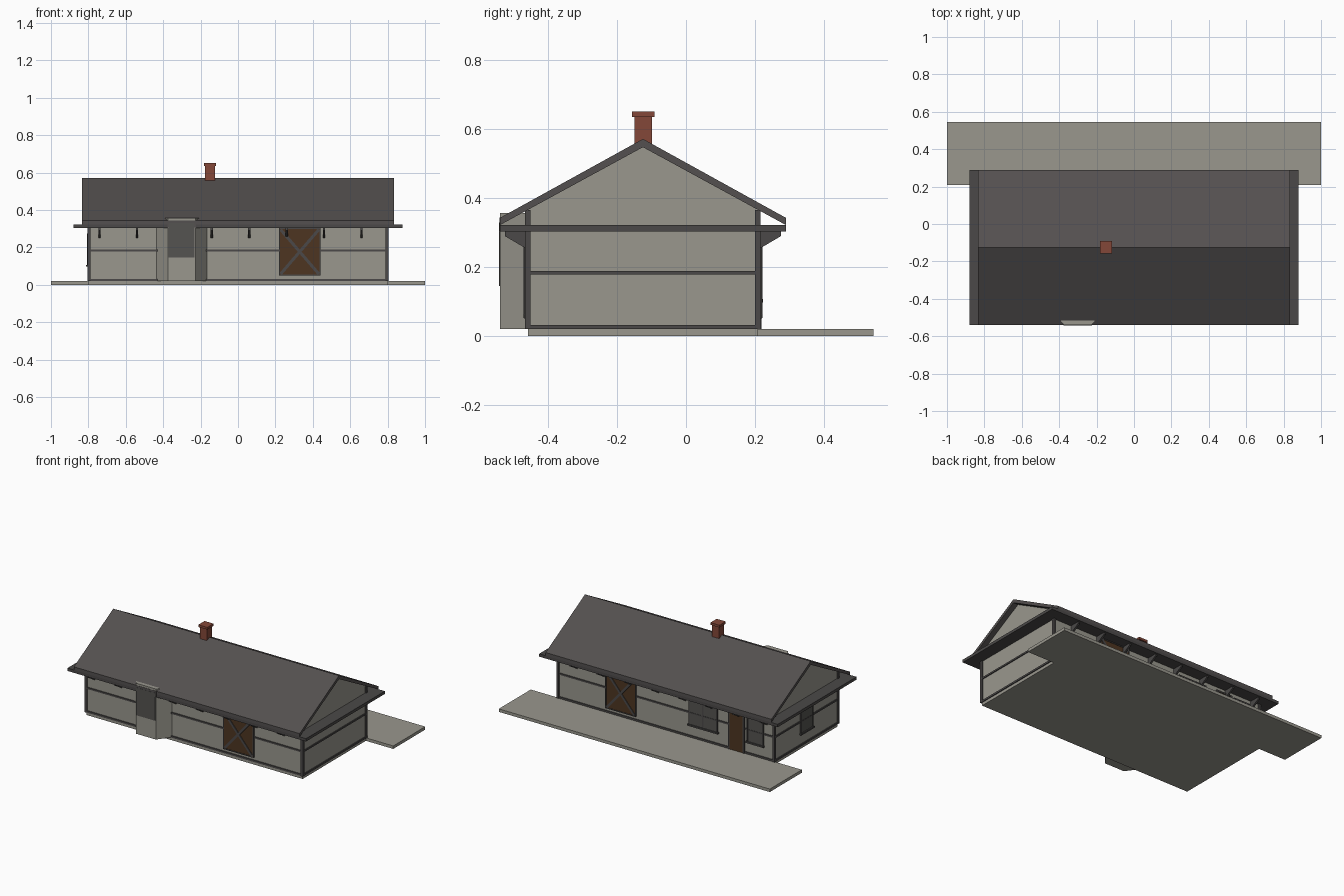
import bpy
import bmesh
import math
from mathutils import Vector

old = bpy.data.objects.get("Cube")
if old:
    bpy.data.objects.remove(old, do_unlink=True)


def material(name, r, g, b):
    m = bpy.data.materials.new(name)
    m.use_nodes = True
    m.diffuse_color = (r, g, b, 1)
    bsdf = m.node_tree.nodes["Principled BSDF"]
    bsdf.inputs["Base Color"].default_value = (r, g, b, 1)
    bsdf.inputs["Roughness"].default_value = 0.9
    return m


PLASTER = material("pale plaster", 0.32, 0.31, 0.27)
ROOF = material("slate roof", 0.088, 0.08, 0.079)
TIMBER = material("dark timber", 0.07, 0.066, 0.065)
GLASS = material("grey glass", 0.09, 0.087, 0.082)
WOOD = material("brown wood", 0.075, 0.036, 0.015)
BRICK = material("red brick", 0.23, 0.064, 0.04)

MID = -0.125            # ridge line in y
HX, HY = 0.798, 0.333   # wall half sizes
EAVE = 0.415            # roof half depth
FLOOR = 0.02


def prism(name, mat, profile, shift):
    """Extrude a closed 3D outline along a vector."""
    bm = bmesh.new()
    face = bm.faces.new([bm.verts.new(p) for p in profile])
    out = bmesh.ops.extrude_face_region(bm, geom=[face])
    moved = [v for v in out["geom"] if isinstance(v, bmesh.types.BMVert)]
    bmesh.ops.translate(bm, verts=moved, vec=Vector(shift))
    bmesh.ops.recalc_face_normals(bm, faces=bm.faces)
    mesh = bpy.data.meshes.new(name)
    bm.to_mesh(mesh)
    bm.free()
    mesh.materials.append(mat)
    ob = bpy.data.objects.new(name, mesh)
    bpy.context.collection.objects.link(ob)
    return ob


def box(name, mat, x0, x1, y0, y1, z0, z1):
    base = [(x0, y0, z0), (x1, y0, z0), (x1, y1, z0), (x0, y1, z0)]
    return prism(name, mat, base, (0, 0, z1 - z0))


def on_wall(name, mat, side, outline, depth, inner=0.0):
    """Extrude an outline of (along, z) points outward from one wall."""
    if side in ("front", "back"):
        s = -1 if side == "front" else 1
        pts = [(u, MID + s * (HY + inner), z) for u, z in outline]
        return prism(name, mat, pts, (0, s * (depth - inner), 0))
    s = -1 if side == "right" else 1
    pts = [(s * (HX + inner), u, z) for u, z in outline]
    return prism(name, mat, pts, (s * (depth - inner), 0, 0))


def panel(name, mat, side, u0, u1, z0, z1, depth, inner=0.0):
    return on_wall(name, mat, side, [(u0, z0), (u1, z0), (u1, z1), (u0, z1)], depth, inner)


def bar(name, mat, side, a, b, width, depth):
    """Diagonal plank between two wall points."""
    a, b = Vector(a), Vector(b)
    d = (b - a).normalized()
    n = Vector((-d.y, d.x)) * width / 2
    return on_wall(name, mat, side, [a + n, a - n, b - n, b + n], depth)


def frame(name, side, u0, u1, z0, z1, w, depth):
    panel(name + "_jamb_a", TIMBER, side, u0, u0 + w, z0, z1, depth)
    panel(name + "_jamb_b", TIMBER, side, u1 - w, u1, z0, z1, depth)
    panel(name + "_head", TIMBER, side, u0, u1, z1 - w, z1, depth)


def window(name, side, u0, u1, panes):
    z0, z1 = 0.105, 0.275
    panel(name + "_glass", GLASS, side, u0, u1, z0, z1, 0.007)
    frame(name, side, u0, u1, z0, z1, 0.008, 0.01)
    panel(name + "_crossbar", TIMBER, side, u0, u1, 0.18, 0.188, 0.009)
    for i in range(1, panes):
        u = u0 + (u1 - u0) * i / panes
        panel(name + "_mullion", TIMBER, side, u - 0.005, u + 0.005, z0, z1, 0.0095)
    panel(name + "_sill", TIMBER, side, u0 - 0.006, u1 + 0.006, z0 - 0.008, z0 + 0.002, 0.015)


# Ground slabs
box("foundation", PLASTER, -HX, HX, MID - HY, MID + HY, 0, FLOOR)
box("platform", PLASTER, -1, 1, MID + HY, 0.545, 0, FLOOR)

# Walls with gables
prism("walls", PLASTER, [
    (-HX, MID - HY, FLOOR), (-HX, MID + HY, FLOOR), (-HX, MID + HY, 0.367),
    (-HX, MID, 0.549), (-HX, MID - HY, 0.367)], (2 * HX, 0, 0))

# Roof and eaves slab
prism("roof", ROOF, [
    (-0.833, MID - EAVE, 0.322), (-0.833, MID, 0.548), (-0.833, MID + EAVE, 0.322),
    (-0.833, MID + EAVE, 0.343), (-0.833, MID, 0.572), (-0.833, MID - EAVE, 0.343)],
    (1.666, 0, 0))
box("eaves_slab", TIMBER, -0.88, 0.88, MID - EAVE, MID + EAVE, 0.303, 0.322)

# Corner posts, sill beams and middle rails
for sx in (-1, 1):
    for sy in (-1, 1):
        x, y = sx * (HX - 0.001), MID + sy * (HY + 0.001)
        box("corner_post", TIMBER, x - 0.008, x + 0.008, y - 0.008, y + 0.008, FLOOR, 0.365)
for side, half, mid in (("front", HX, 0), ("back", HX, 0), ("left", HY, MID), ("right", HY, MID)):
    for name, z0, z1 in (("sill_beam", FLOOR, 0.032), ("middle_rail", 0.178, 0.189)):
        panel(name, TIMBER, side, mid - half, mid + half, z0, z1, 0.006)

# Eaves brackets
for side in (-1, 1):
    y = MID + side * HY
    for i in range(8):
        x = -0.74 + 0.2 * i
        prism("eaves_bracket", TIMBER, [
            (x - 0.006, y, 0.25), (x - 0.006, y + side * 0.068, 0.29),
            (x - 0.006, y + side * 0.068, 0.304), (x - 0.006, y, 0.304)], (0.012, 0, 0))

# Sliding freight doors with cross braces
for side in ("front", "back"):
    panel("freight_door", WOOD, side, 0.22, 0.44, 0.05, 0.303, 0.009)
    frame("freight_door", side, 0.218, 0.442, 0.05, 0.303, 0.006, 0.012)
    panel("freight_door_foot", TIMBER, side, 0.218, 0.442, 0.05, 0.056, 0.012)
    bar("freight_brace", TIMBER, side, (0.228, 0.058), (0.432, 0.295), 0.016, 0.013)
    bar("freight_brace", TIMBER, side, (0.432, 0.058), (0.228, 0.295), 0.016, 0.0135)

# Platform door and windows
panel("entry_door", WOOD, "back", -0.58, -0.465, FLOOR, 0.275, 0.008)
frame("entry_door", "back", -0.582, -0.463, FLOOR, 0.28, 0.01, 0.011)
window("double_window", "back", -0.383, -0.17, 2)
window("small_window", "back", -0.72, -0.60, 1)
window("end_window", "right", MID - 0.065, MID + 0.065, 1)

# Projecting bay with its front window
BAY = -0.302
FRONT = MID - EAVE
prism("bay", PLASTER, [
    (BAY - 0.133, MID - HY, FLOOR), (BAY - 0.072, FRONT - 0.0005, FLOOR),
    (BAY + 0.075, FRONT - 0.0005, FLOOR), (BAY + 0.135, MID - HY, FLOOR)], (0, 0, 0.337))
box("bay_window", GLASS, BAY - 0.07, BAY + 0.07, FRONT - 0.003, FRONT, 0.145, 0.33)
box("bay_fascia", ROOF, BAY - 0.075, BAY + 0.077, FRONT - 0.002, FRONT, 0.305, 0.344)

# Chimney
CX, CY = -0.15, MID + 0.001
for name, r, z0, z1 in (("chimney", 0.026, 0.52, 0.637), ("chimney_cap", 0.033, 0.636, 0.651)):
    box(name, BRICK, CX - r, CX + r, CY - r, CY + r, z0, z1)
